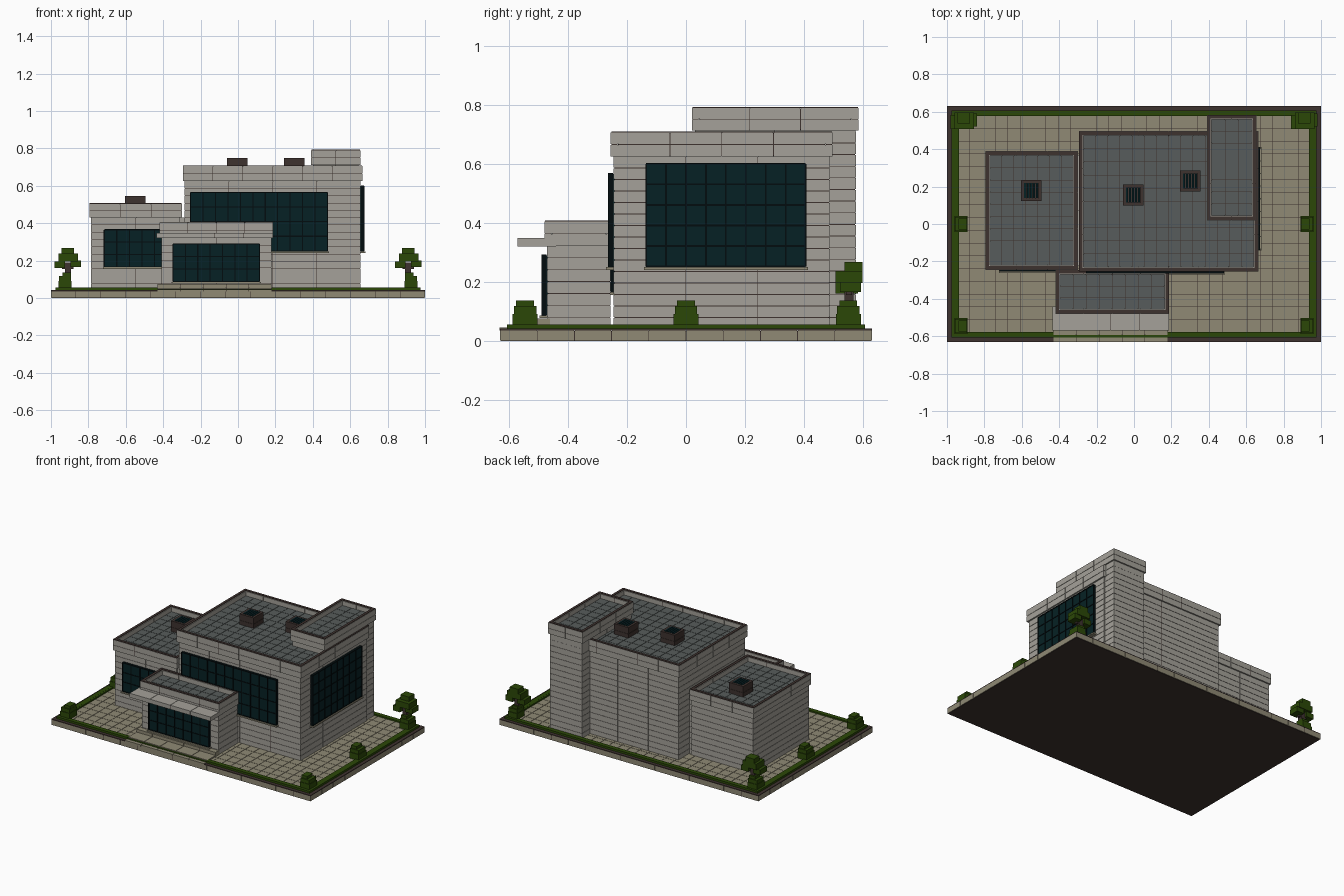
import bpy, bmesh

if "Cube" in bpy.data.objects:
    bpy.data.objects.remove(bpy.data.objects["Cube"])


def material(name, r, g, b):
    col = [(c / 255) ** 2.2 for c in (r, g, b)] + [1]
    m = bpy.data.materials.new(name)
    m.use_nodes = True
    m.diffuse_color = col
    m.node_tree.nodes["Principled BSDF"].inputs["Base Color"].default_value = col
    return m


STONE = material("light stone", 163, 160, 152)
TAN = material("dark tan", 142, 136, 116)
ROOF = material("roof grey", 88, 93, 92)
GREEN = material("leaf green", 47, 73, 16)
BROWN = material("dark brown", 64, 53, 50)
GLASS = material("dark glass", 15, 38, 41)
FRAME = material("frame black", 9, 20, 22)

GAP, INSET = 0.0025, 0.002


def add_box(bm, x0, x1, y0, y1, z0, z1, index=0):
    """One box with the given limits."""
    v = [bm.verts.new((x, y, z)) for z in (z0, z1)
         for x, y in ((x0, y0), (x1, y0), (x1, y1), (x0, y1))]
    sides = [(i, (i + 1) % 4, (i + 1) % 4 + 4, i + 4) for i in range(4)]
    for f in [(3, 2, 1, 0), (4, 5, 6, 7)] + sides:
        bm.faces.new([v[i] for i in f]).material_index = index


def finish(name, bm, *mats):
    mesh = bpy.data.meshes.new(name)
    bm.to_mesh(mesh)
    bm.free()
    for m in mats:
        mesh.materials.append(m)
    ob = bpy.data.objects.new(name, mesh)
    bpy.context.collection.objects.link(ob)
    return ob


def boxes(name, mat, *limits):
    bm = bmesh.new()
    for b in limits:
        add_box(bm, *b)
    return finish(name, bm, mat)


def blocks(name, limits, size, mat, seam=BROWN):
    """Jointed masonry: blocks of about the given size around a darker core."""
    bm = bmesh.new()
    spans = []
    for a, b, s in zip(limits[::2], limits[1::2], size):
        n = max(1, round((b - a) / s))
        d = (b - a) / n
        spans.append([(a + i * d + (GAP / 2 if i else 0),
                       a + (i + 1) * d - (GAP / 2 if i < n - 1 else 0))
                      for i in range(n)])
    for x in spans[0]:
        for y in spans[1]:
            for z in spans[2]:
                add_box(bm, *x, *y, *z)
    core = [v + (-INSET if i % 2 else INSET) for i, v in enumerate(limits)]
    add_box(bm, *core, 1)
    return finish(name, bm, mat, seam)


def ring(x0, x1, y0, y1, w, z0, z1):
    """Limits of the four boxes of a rectangular frame."""
    return [(x0, x1, y0, y0 + w, z0, z1), (x0, x1, y1 - w, y1, z0, z1),
            (x0, x0 + w, y0 + w, y1 - w, z0, z1), (x1 - w, x1, y0 + w, y1 - w, z0, z1)]


def building(name, x0, x1, y0, y1, wall_top, top, lip=0.01, floor=0.04):
    """Block walls, projecting parapet with coping, and a sunken tiled roof."""
    blocks(name + "_walls", (x0, x1, y0, y1, floor, wall_top), (0.25, 0.25, 0.04), STONE)
    p = (x0 - lip, x1 + lip, y0 - lip, y1 + lip)
    for i, r in enumerate(ring(*p, 0.025, wall_top, top - 0.004)):
        blocks(f"{name}_parapet_{i}", r, (0.17, 0.17, 0.04), STONE)
    boxes(name + "_coping", BROWN,
          *ring(p[0] + .002, p[1] - .002, p[2] + .002, p[3] - .002, 0.018, top - 0.004, top))
    blocks(name + "_roof", (p[0] + .025, p[1] - .025, p[2] + .025, p[3] - .025,
                            wall_top, top - 0.035), (0.067, 0.067, 1), ROOF)


# Ground slab, kerb, paving and lawn border
boxes("slab_underside", BROWN, (-0.997, 0.997, -0.627, 0.627, 0, 0.004))
blocks("ground_slab", (-1, 1, -0.63, 0.63, 0.002, 0.036), (0.13, 0.13, 1), TAN)
boxes("kerb", BROWN, *ring(-1, 1, -0.63, 0.63, 0.03, 0.036, 0.042))
blocks("paving", (-0.945, 0.945, -0.58, 0.58, 0.036, 0.046), (0.067, 0.067, 1), TAN)
PATH = (-0.43, 0.18)
lawn = ring(-0.977, 0.977, -0.607, 0.607, 0.03, 0.036, 0.056)[1:]
side = [(s * 0.956 - 0.021, s * 0.956 + 0.021, -0.577, 0.577, 0.037, 0.0555) for s in (-1, 1)]
boxes("lawn_border", GREEN, *lawn, *side,
      (-0.977, PATH[0], -0.607, -0.577, 0.036, 0.056),
      (PATH[1], 0.977, -0.607, -0.577, 0.036, 0.056),
      (*PATH, -0.607, -0.594, 0.036, 0.049))

# Entrance path and steps
blocks("path_edge", (*PATH, -0.632, -0.607, 0.036, 0.046), (0.13, 1, 1), TAN)
blocks("lower_step", (*PATH, -0.594, -0.46, 0.036, 0.055), (0.13, 1, 1), TAN)
blocks("upper_step", (*PATH, -0.505, -0.46, 0.055, 0.076), (0.13, 1, 1), TAN)

# Building volumes
building("main_hall", -0.285, 0.655, -0.245, 0.487, 0.625, 0.71)
building("side_wing", -0.785, -0.31, -0.235, 0.38, 0.43, 0.507)
blocks("wing_link", (-0.315, -0.28, -0.225, 0.37, 0.04, 0.43), (1, 0.25, 0.04), STONE)
building("entrance", -0.41, 0.178, -0.47, -0.255, 0.322, 0.408)
blocks("canopy", (-0.437, 0.188, -0.57, -0.44, 0.32, 0.349), (0.17, 1, 1), STONE)

# Stair tower rising behind the main hall
blocks("tower_shaft", (0.4, 0.648, 0.45, 0.575, 0.04, 0.71), (0.25, 1, 0.04), STONE)
building("tower", 0.4, 0.645, 0.03, 0.574, 0.712, 0.793, 0.01, 0.66)


def window(name, a0, a1, z0, z1, wall, facing):
    """Glazed grid with mullions and a sill, facing front or left."""
    def place(u0, u1, depth0, depth1, lo, hi):
        if facing == "front":
            return (u0, u1, wall - depth1, wall - depth0, lo, hi)
        return (wall + depth0, wall + depth1, u0, u1, lo, hi)
    size = (0.067, 1, 0.07) if facing == "front" else (1, 0.067, 0.07)
    blocks(name + "_glass", place(a0, a1, -0.01, 0.014, z0, z1), size, GLASS, FRAME)
    nu, nz = round((a1 - a0) / 0.067), round((z1 - z0) / 0.07)
    bars = []
    for i in range(nu + 1):
        u = a0 + (a1 - a0) * i / nu
        bars.append(place(u - .003, u + .003, 0, 0.018, z0, z1))
    for i in range(nz + 1):
        z = z0 + (z1 - z0) * i / nz
        bars.append(place(a0, a1, 0, 0.017, z - .003, z + .003))
    boxes(name + "_mullions", FRAME, *bars)
    boxes(name + "_sill", TAN, place(a0 - .008, a1 + .008, -0.01, 0.024, z0 - .011, z0 - .002))


window("main_window", -0.253, 0.478, 0.252, 0.565, -0.247, "front")
window("wing_window", -0.715, -0.38, 0.167, 0.365, -0.237, "front")
window("entrance_doors", -0.347, 0.115, 0.088, 0.29, -0.472, "front")
window("side_window", -0.135, 0.405, 0.252, 0.6, 0.657, "left")

# Rooftop skylights with slatted tops
for i, (x, y, z) in enumerate(((-0.55, 0.178, 0.472), (-0.005, 0.155, 0.675), (0.3, 0.23, 0.675))):
    r = 0.055
    blocks(f"skylight_curb_{i}", (x - r, x + r, y - r, y + r, z, z + 0.06), (1, 1, 0.03), BROWN)
    boxes(f"skylight_frame_{i}", BROWN, *ring(x - r, x + r, y - r, y + r, 0.016, z + 0.06, z + 0.073))
    boxes(f"skylight_slats_{i}", GLASS,
          *[(x + k * 0.016 - 0.006, x + k * 0.016 + 0.006, y - 0.04, y + 0.04, z + 0.06, z + 0.075)
            for k in range(-2, 3)])


def shrub(x, y, s):
    """Limits of a stepped shrub; s is the side of the plot it stands on."""
    return [(x - 0.036, x + 0.036, y - 0.042, y + 0.042, 0.05, 0.092),
            (x - 0.033, x + 0.033, y - 0.038, y + 0.038, 0.092, 0.118),
            (x - s * 0.01 - 0.022, x - s * 0.01 + 0.022, y - 0.03, y + 0.03, 0.118, 0.137)]


# Shrubs along both sides and a tree in each back corner
for s, label in ((-1, "right"), (1, "left")):
    for spot, y in (("front", -0.545), ("middle", 0), ("back", 0.55)):
        boxes(f"{label}_{spot}_shrub", GREEN, *shrub(s * 0.925, y, s))
    x, y = s * 0.91, 0.552
    boxes(f"{label}_tree_trunk", BROWN, (x - .016, x + .016, y - .016, y + .016, 0.13, 0.19),
          (x - .03, x + .03, y - .01, y + .01, 0.155, 0.17))
    boxes(f"{label}_tree_crown", GREEN,
          (x - .07, x - .015, y - .045, y + .03, 0.16, 0.196),
          (x + .015, x + .07, y - .03, y + .04, 0.165, 0.2),
          (x - .05, x + .055, y - .045, y + .045, 0.196, 0.237),
          (x - .033, x + .033, y - .015, y + .045, 0.237, 0.268))
